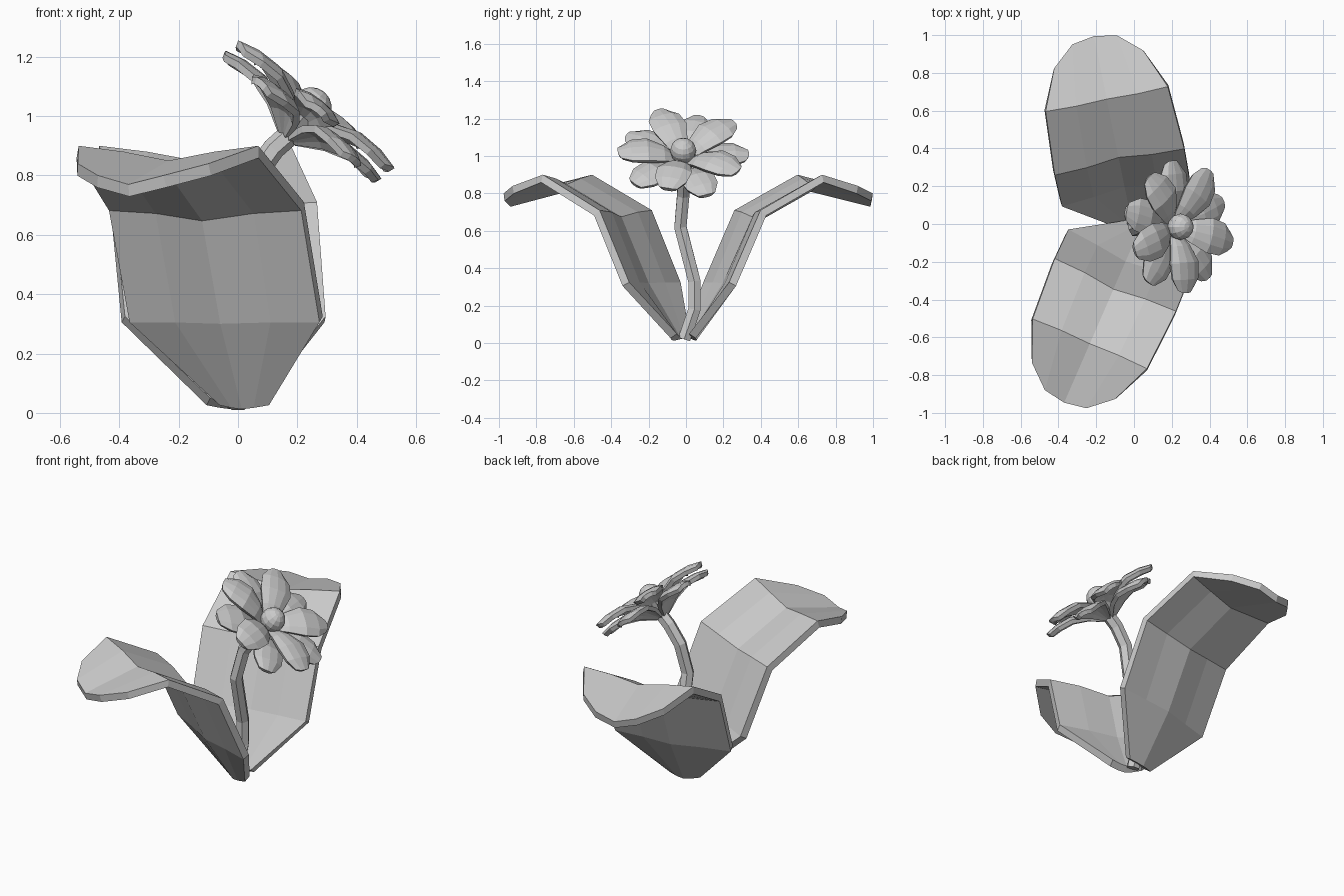
import bpy, math
from mathutils import Vector, Matrix

if "Cube" in bpy.data.objects:
    bpy.data.objects.remove(bpy.data.objects["Cube"])


def link(name, verts, faces, matrix=Matrix()):
    me = bpy.data.meshes.new(name)
    me.from_pydata([matrix @ Vector(v) for v in verts], [], faces)
    ob = bpy.data.objects.new(name, me)
    bpy.context.collection.objects.link(ob)
    return ob


def sheet(name, rows, matrix, thickness):
    """Grid surface from rows of points, thickened downwards."""
    n = len(rows[0])
    faces = [(r * n + c, r * n + c + 1, (r + 1) * n + c + 1, (r + 1) * n + c)
             for r in range(len(rows) - 1) for c in range(n - 1)]
    ob = link(name, [p for row in rows for p in row], faces, matrix)
    mod = ob.modifiers.new("thickness", 'SOLIDIFY')
    mod.thickness = thickness
    mod.offset = -1
    return ob


def cupped_rows(stations):
    """Each station: edge, half and middle values of (across, along, height)."""
    rows = []
    for w2, w1, d2, d1, d0, z2, z1, z0 in stations:
        rows.append([(-w2, d2, z2), (-w1, d1, z1), (0, d0, z0),
                     (w1, d1, z1), (w2, d2, z2)])
    return rows


# Broad folded leaves
LEAF = [
    (.085, .035, .00, .015, .02, .05, .04, .035),
    (.345, .17, .165, .18, .20, .325, .325, .32),
    (.35, .175, .335, .34, .36, .71, .70, .675),
    (.33, .165, .675, .67, .675, .90, .88, .85),
    (.24, .12, .89, .995, 1.015, .84, .80, .77),
]
for name, angle, shift in (("front_leaf", 156.5, (.035, -.015)),
                           ("back_leaf", 11.5, (-.01, 0))):
    m = Matrix.Translation((*shift, 0)) @ Matrix.Rotation(math.radians(angle), 4, 'Z')
    sheet(name, cupped_rows(LEAF), m, .042)

# Curved six-sided stem
path = [Vector(p) for p in ((0, -.01, .02), (.0, .045, .18), (.0, .045, .33),
        (.01, -.03, .62), (.05, -.015, .79), (.12, -.01, .89), (.21, -.012, .97))]
verts, faces = [], []
for i, p in enumerate(path):
    t = (path[min(i + 1, 6)] - path[max(i - 1, 0)]).normalized()
    side = t.cross(Vector((0, 1, 0))).normalized()
    up = side.cross(t)
    for k in range(6):
        a = k * math.pi / 3
        verts.append(p + .038 * (math.cos(a) * side + math.sin(a) * up))
    if i:
        b = (i - 1) * 6
        faces += [(b + k, b + k + 6, b + (k + 1) % 6 + 6, b + (k + 1) % 6) for k in range(6)]
faces += [tuple(range(6)), tuple(range(41, 35, -1))]
link("stem", verts, faces)

# Flower frame: tilted towards +x
normal = Vector((.63, 0, .77)).normalized()
u = Vector((0, 1, 0))
v = normal.cross(u)
frame = Matrix((u, v, normal)).transposed()
frame.col[0], frame.col[1], frame.col[2] = u, v, normal
frame = Matrix.Translation((.24, -.015, 1.02)) @ frame.to_4x4()

# Two layers of five petals
PETAL = [
    (.025, .012, .02, .02, .02, -.05, -.045, -.04),
    (.065, .035, .10, .10, .10, .00, .015, .02),
    (.095, .05, .19, .19, .19, .03, .048, .052),
    (.088, .048, .275, .28, .28, .03, .045, .05),
    (.050, .026, .335, .35, .352, .02, .03, .033),
]
for layer, (start, drop) in enumerate(((40, 0), (4, -.055))):
    for i in range(5):
        # angle measured from u; local petal axis is +y
        rot = Matrix.Rotation(math.radians(start + 72 * i - 90), 4, 'Z')
        m = frame @ rot @ Matrix.Translation((0, 0, drop))
        sheet(f"petal_{layer}_{i}", cupped_rows(PETAL), m, .025)

# Flower centre
bpy.ops.mesh.primitive_uv_sphere_add(segments=12, ring_count=8, radius=.07)
bpy.context.object.name = "flower_centre"
bpy.context.object.matrix_world = frame @ Matrix.Translation((0, 0, .01))

# Cup under the petals
bpy.ops.mesh.primitive_cone_add(vertices=8, radius1=.04, radius2=.085, depth=.08)
bpy.context.object.name = "flower_cup"
bpy.context.object.matrix_world = frame @ Matrix.Translation((0, 0, -.07))
